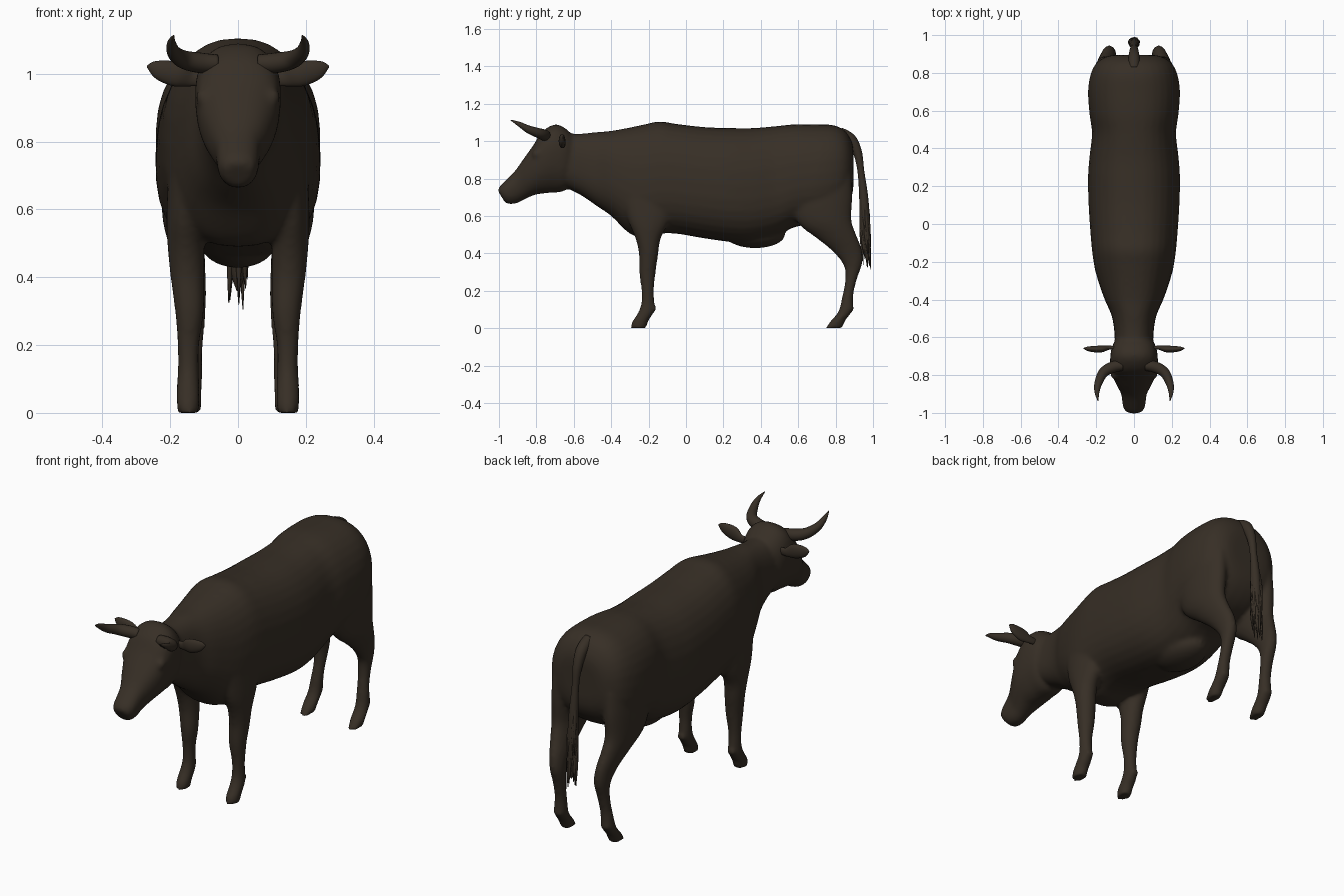
import bpy, bmesh, math, random
from mathutils import Vector

random.seed(4)
cube = bpy.data.objects.get("Cube")
if cube:
    bpy.data.objects.remove(cube)

# One dark hide colour for the whole animal
hide = bpy.data.materials.new("dark brown hide")
hide.use_nodes = True
colour = (0.038, 0.028, 0.019, 1)
hide.diffuse_color = colour
shader = next(n for n in hide.node_tree.nodes if n.type == 'BSDF_PRINCIPLED')
shader.inputs["Base Color"].default_value = colour
shader.inputs["Roughness"].default_value = 0.8


def smooth_path(points, steps):
    """Catmull-Rom interpolation through tuples of any length."""
    result = []
    for i in range(len(points) - 1):
        quad = [points[max(i - 1, 0)], points[i], points[i + 1],
                points[min(i + 2, len(points) - 1)]]
        for s in range(steps):
            t = s / steps
            result.append([
                b + t * ((c - a) + t * ((2*a - 5*b + 4*c - d) + t * (3*b - a - 3*c + d))) / 2
                for a, b, c, d in zip(*quad)])
    result.append(list(points[-1]))
    return result


def skin(bm, rings):
    """Bridge a list of vertex rings and cap both ends."""
    loops = [[bm.verts.new(p) for p in ring] for ring in rings]
    count = len(loops[0])
    faces = [bm.faces.new(loops[0][::-1]), bm.faces.new(loops[-1])]
    for low, high in zip(loops, loops[1:]):
        for k in range(count):
            n = (k + 1) % count
            faces.append(bm.faces.new((low[k], low[n], high[n], high[k])))
    bmesh.ops.recalc_face_normals(bm, faces=faces)


def loft(bm, sections, power=2, egg=0, side=1, steps=4, count=32):
    """Sections are (y, z) of one edge, (y, z) of the other, half width, x centre."""
    rings = []
    for ya, za, yb, zb, half, xc in smooth_path(sections, steps):
        ring = []
        for k in range(count):
            a = math.tau * k / count
            c, s = math.cos(a), math.sin(a)
            across = math.copysign(abs(c) ** (2 / power), c) * (1 + egg * s)
            along = (1 + math.copysign(abs(s) ** (2 / power), s)) / 2
            ring.append((side * (xc + half * across),
                         yb + (ya - yb) * along, zb + (za - zb) * along))
        rings.append(ring)
    skin(bm, rings)


def tube(bm, path, count=12, steps=5, flat=None):
    """Round tube through (x, y, z, radius); flat gives a thin oval across y."""
    pts = smooth_path(path, steps)
    rings = []
    for i, p in enumerate(pts):
        here = Vector(p[:3])
        ahead = Vector(pts[min(i + 1, len(pts) - 1)][:3])
        behind = Vector(pts[max(i - 1, 0)][:3])
        axis = (ahead - behind).normalized()
        u = axis.cross(Vector((0, 1, 0.01))).normalized()
        v = axis.cross(u) * (flat or 1)
        r = max(p[3], 0.001)
        rings.append([here + r * (u * math.cos(math.tau * k / count)
                                  + v * math.sin(math.tau * k / count))
                      for k in range(count)])
    skin(bm, rings)


def ball(bm, centre, size):
    made = bmesh.ops.create_uvsphere(bm, u_segments=24, v_segments=16, radius=1)
    for v in made["verts"]:
        v.co = Vector(centre) + Vector(a * b for a, b in zip(v.co, size))


def finish(name, bm):
    mesh = bpy.data.meshes.new(name)
    bm.to_mesh(mesh)
    bm.free()
    mesh.materials.append(hide)
    mesh.shade_smooth()
    obj = bpy.data.objects.new(name, mesh)
    bpy.context.collection.objects.link(obj)
    return obj


bm = bmesh.new()

# Barrel, chest and neck: y, top, bottom, half width
trunk = [(-.66, 1.04, .76, .10), (-.56, 1.04, .71, .105), (-.48, 1.048, .655, .12),
         (-.4, 1.055, .6, .155), (-.3, 1.073, .505, .19), (-.22, 1.09, .49, .21),
         (-.14, 1.105, .505, .222), (-.05, 1.092, .505, .23), (.1, 1.075, .48, .24),
         (.25, 1.07, .46, .243), (.36, 1.07, .46, .235), (.48, 1.08, .49, .222),
         (.58, 1.09, .54, .235), (.7, 1.09, .56, .243), (.79, 1.085, .59, .23),
         (.85, 1.055, .64, .2), (.885, 1.0, .7, .15), (.895, .95, .76, .1)]
loft(bm, [(y, top, y, low, w, 0) for y, top, low, w in trunk], power=2.4, egg=-.06)

# Head, from the nape to the muzzle
loft(bm, [(-.6, 1.02, -.62, .76, .09, 0), (-.64, 1.065, -.66, .73, .115, 0),
          (-.7, 1.09, -.72, .725, .125, 0), (-.77, 1.05, -.76, .72, .123, 0),
          (-.815, .98, -.8, .715, .112, 0), (-.865, .91, -.84, .7, .09, 0),
          (-.915, .84, -.87, .685, .068, 0), (-.965, .79, -.9, .67, .062, 0),
          (-.995, .76, -.935, .663, .056, 0), (-1.006, .735, -.965, .668, .04, 0)],
     power=2.3, egg=.14)

# Udder
ball(bm, (0, .37, .5), (.11, .16, .072))

for side in (-1, 1):
    # Front leg: front edge, back edge, half width, x centre
    loft(bm, [(-.34, .72, -.04, .72, .055, .15), (-.31, .58, -.09, .57, .056, .155),
              (-.27, .48, -.135, .48, .054, .153), (-.252, .4, -.148, .4, .05, .149),
              (-.25, .3, -.162, .3, .043, .143), (-.238, .2, -.172, .2, .032, .146),
              (-.24, .13, -.168, .13, .031, .146), (-.258, .08, -.172, .085, .034, .147),
              (-.288, .035, -.2, .04, .034, .147), (-.298, 0, -.212, 0, .032, .147)],
         side=side)
    # Hind leg with haunch, hock and hoof
    loft(bm, [(.52, .82, .885, .82, .075, .15), (.55, .68, .89, .7, .072, .155),
              (.6, .56, .885, .58, .064, .158), (.7, .48, .91, .5, .052, .15),
              (.79, .405, .938, .43, .042, .138), (.845, .33, .945, .355, .036, .13),
              (.85, .25, .915, .265, .032, .13), (.835, .17, .895, .18, .031, .135),
              (.815, .09, .892, .1, .035, .14), (.77, .035, .855, .045, .035, .142),
              (.745, 0, .835, 0, .032, .142)], side=side)
    # Dewclaws, brow and eye
    ball(bm, (side * .147, -.172, .105), (.025, .014, .017))
    ball(bm, (side * .14, .885, .105), (.025, .014, .017))
    ball(bm, (side * .106, -.795, .93), (.018, .03, .026))

body = finish("body_head_and_legs", bm)
remesh = body.modifiers.new("blend parts", 'REMESH')
remesh.mode = 'VOXEL'
remesh.voxel_size = 0.011
remesh.use_smooth_shade = True
relax = body.modifiers.new("soften joins", 'SMOOTH')
relax.factor = 0.5
relax.iterations = 6

for side, label in ((-1, "right"), (1, "left")):
    # Horn sweeping outward, forward and up
    bm = bmesh.new()
    tube(bm, [(side * x, y, z, r) for x, y, z, r in (
        (.06, -.75, 1.03, .026), (.11, -.757, 1.032, .03), (.16, -.785, 1.042, .027),
        (.188, -.84, 1.062, .021), (.196, -.89, 1.09, .013), (.19, -.937, 1.113, .002))], 20)
    finish(label + "_horn", bm)

    # Leaf shaped ear
    bm = bmesh.new()
    tube(bm, [(side * x, y, z, r) for x, y, z, r in (
        (.09, -.655, .985, .018), (.135, -.655, .985, .022), (.175, -.662, .997, .036),
        (.22, -.662, 1.008, .032), (.25, -.66, 1.018, .02), (.268, -.658, 1.022, .003))],
         20, flat=.5)
    finish(label + "_ear", bm)

# Tail
bm = bmesh.new()
tube(bm, [(0, .82, 1.045, .03), (0, .88, 1.01, .03), (0, .917, .94, .024),
          (0, .935, .84, .018), (0, .95, .7, .024), (0, .957, .55, .028),
          (0, .965, .42, .022), (0, .97, .36, .004)], 16)
finish("tail", bm)

# Ragged hair tuft
bm = bmesh.new()
for i in range(22):
    a = random.uniform(0, math.tau)
    x, y = .022 * math.cos(a), .02 * math.sin(a)
    start = random.uniform(.55, .8)
    end = max(start - random.uniform(.2, .35), random.uniform(.3, .42))
    lean = .02 * (.8 - end)
    tube(bm, [(x * .5, .943 + y * .5, start, .004),
              (x, .958 + y, (start + end) / 2, .01),
              (x * 1.25, .96 + y + lean, end, .001)], 6, 3)
finish("tail_tuft", bm)
